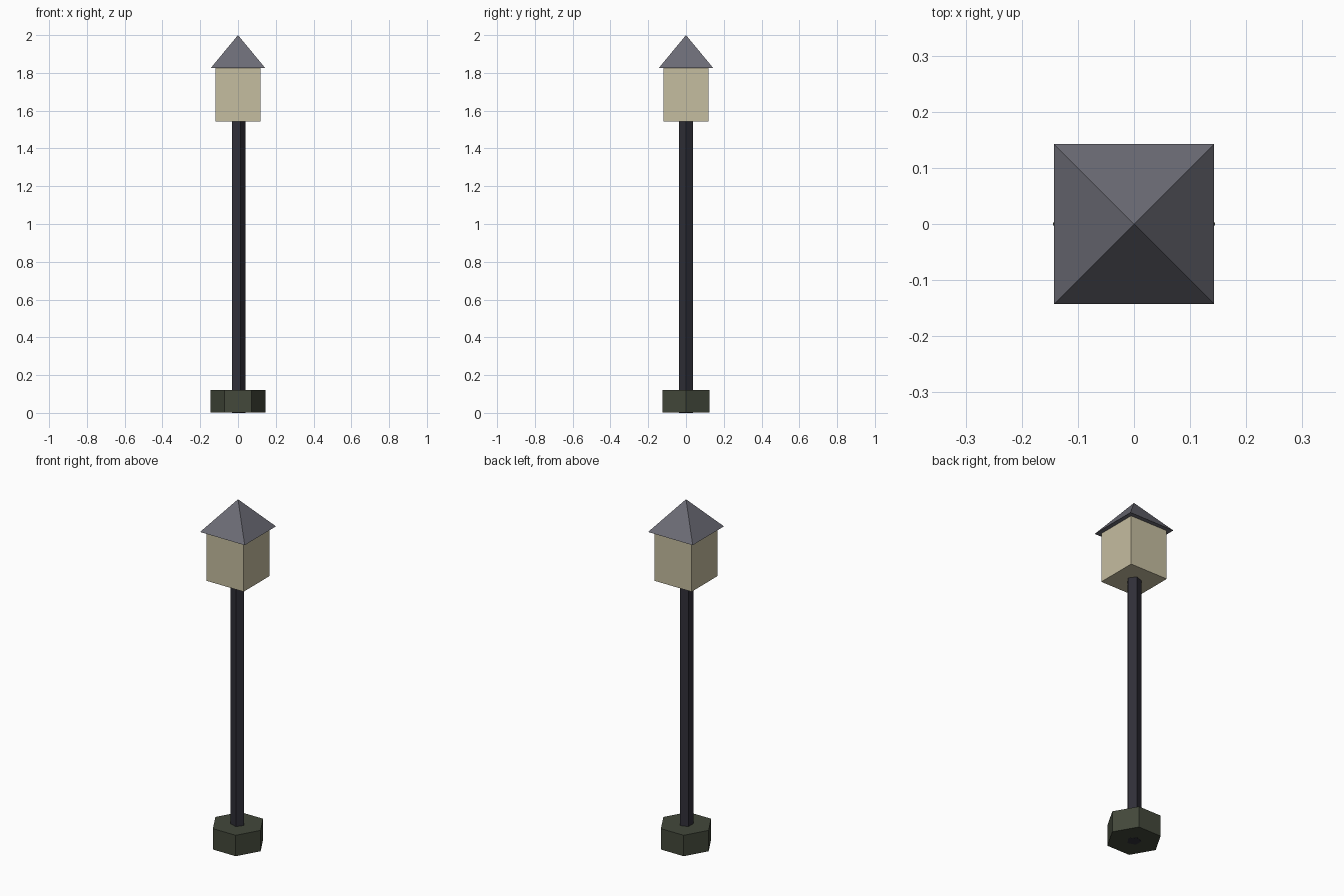
import bpy
import math

cube = bpy.data.objects.get("Cube")
if cube:
    bpy.data.objects.remove(cube, do_unlink=True)


def make_material(name, color):
    mat = bpy.data.materials.new(name)
    mat.use_nodes = True
    rgba = (*color, 1.0)
    mat.diffuse_color = rgba
    shader = next(n for n in mat.node_tree.nodes if n.type == "BSDF_PRINCIPLED")
    shader.inputs["Base Color"].default_value = rgba
    return mat


def make_prism(name, sides, radius, bottom, top, mat, turn=0.0, tip=None):
    """Prism with its first corner on +x, or a cone when the tip radius is zero."""
    tip = radius if tip is None else tip
    rings = [(radius, bottom)] + ([(tip, top)] if tip else [])
    verts = [(r * math.cos(turn + math.tau * i / sides),
              r * math.sin(turn + math.tau * i / sides), z)
             for r, z in rings for i in range(sides)]
    faces = [tuple(reversed(range(sides)))]
    if tip:
        faces.append(tuple(range(sides, 2 * sides)))
    else:
        verts.append((0, 0, top))
    for i in range(sides):
        j = (i + 1) % sides
        faces.append((i, j, sides + j, sides + i) if tip else (i, j, sides))
    mesh = bpy.data.meshes.new(name)
    mesh.from_pydata(verts, [], faces)
    mesh.materials.append(mat)
    mesh.update()
    obj = bpy.data.objects.new(name, mesh)
    bpy.context.collection.objects.link(obj)
    return obj


stone = make_material("dark green stone", (0.056, 0.065, 0.043))
iron = make_material("dark iron", (0.029, 0.028, 0.039))
glass = make_material("cream glass", (0.56, 0.51, 0.35))
slate = make_material("grey slate", (0.15, 0.15, 0.18))

ROOT2 = math.sqrt(2)
QUARTER = math.pi / 4

# Hexagonal foot, with the post showing through its underside
make_prism("base", 6, 0.145, 0.001, 0.122, stone)

# Five-sided post
make_prism("post", 5, 0.039, 0.0, 1.545, iron)

# Square lantern box and pyramid roof
make_prism("lantern", 4, 0.119 * ROOT2, 1.542, 1.829, glass, QUARTER)
make_prism("roof", 4, 0.143 * ROOT2, 1.827, 2.0, slate, QUARTER, tip=0)
